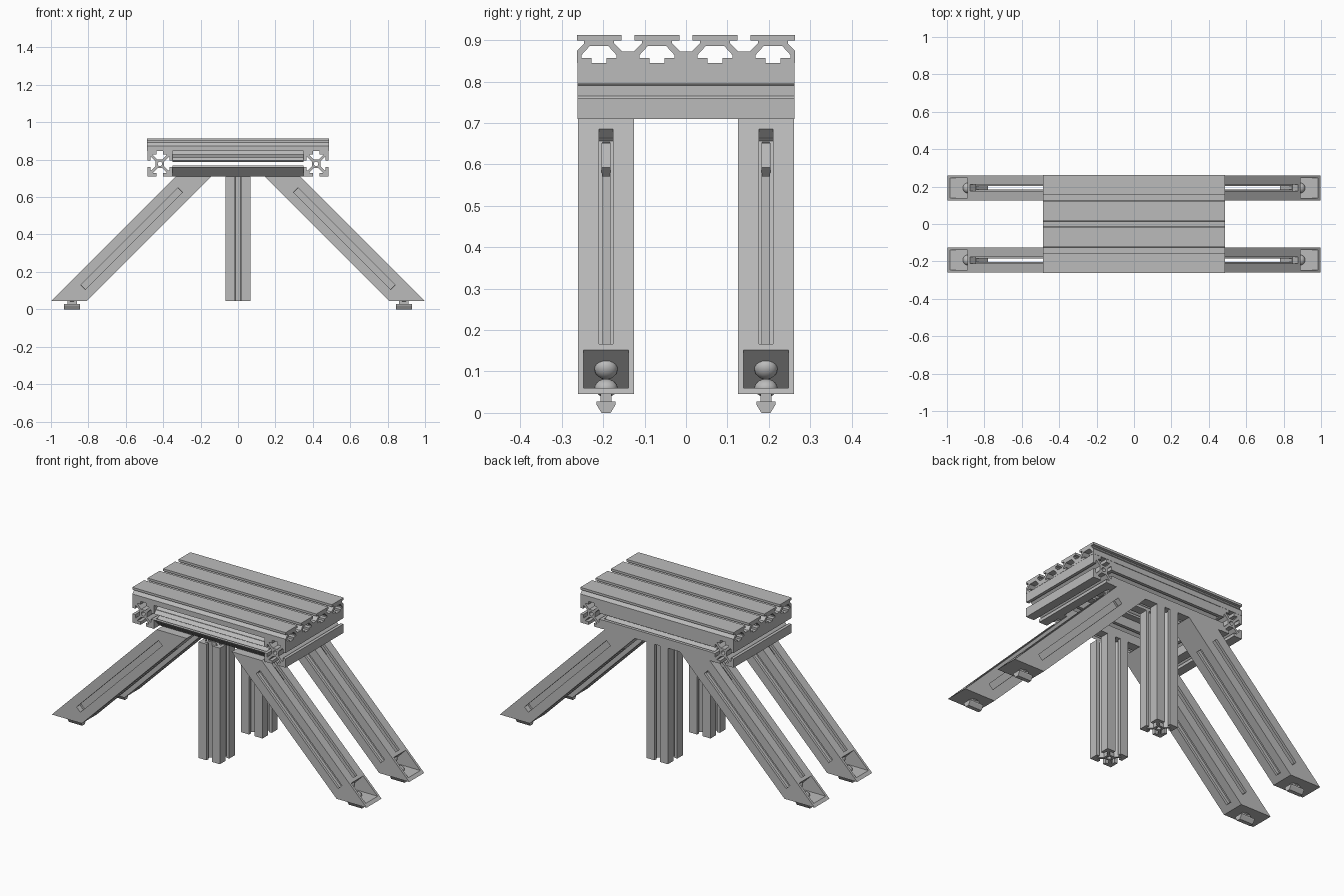
import bpy, bmesh, math
from mathutils import Matrix, Vector

if "Cube" in bpy.data.objects:
    bpy.data.objects.remove(bpy.data.objects["Cube"])

metal = bpy.data.materials.new("grey aluminium")
metal.use_nodes = True
GREY = (0.5, 0.5, 0.5, 1)
metal.diffuse_color = GREY
metal.node_tree.nodes["Principled BSDF"].inputs["Base Color"].default_value = GREY

H = 0.0675        # half width of a beam
LEG_Y = 0.193     # distance of legs, posts and rails from the middle
Z0, Z1 = 0.71, 0.845  # frame bottom and top
MID = (Z0 + Z1) / 2
TIP = 1.043       # x + z along the outer face of a leg


def finish(name, bm):
    bmesh.ops.recalc_face_normals(bm, faces=bm.faces[:])
    me = bpy.data.meshes.new(name)
    bm.to_mesh(me)
    bm.free()
    me.materials.append(metal)
    ob = bpy.data.objects.new(name, me)
    bpy.context.collection.objects.link(ob)
    return ob


def prism(name, loops, axis, length, loc=(0, 0, 0)):
    """Fill the profile loops (inner loops are holes) and extrude, centred on loc."""
    put = {"X": lambda a, b: (-length / 2, a, b),
           "Y": lambda a, b: (a, -length / 2, b),
           "Z": lambda a, b: (a, b, -length / 2)}[axis]
    way = Vector([length if c == axis else 0 for c in "XYZ"])
    bm = bmesh.new()
    for loop in loops:
        vs = [bm.verts.new(put(*p)) for p in loop]
        for i, v in enumerate(vs):
            bm.edges.new((v, vs[i - 1]))
    bmesh.ops.triangle_fill(bm, edges=bm.edges[:], use_beauty=True)
    out = bmesh.ops.extrude_face_region(bm, geom=bm.faces[:], use_keep_orig=True)
    moved = [g for g in out["geom"] if isinstance(g, bmesh.types.BMVert)]
    bmesh.ops.translate(bm, verts=moved, vec=way)
    bmesh.ops.translate(bm, verts=bm.verts[:], vec=loc)
    return finish(name, bm)


def box(name, size, loc, frame=Matrix()):
    bm = bmesh.new()
    bmesh.ops.create_cube(bm, size=1, matrix=frame @ Matrix.Translation(loc) @ Matrix.Diagonal((*size, 1)))
    return finish(name, bm)


def dome(name, radius, height, frame):
    bm = bmesh.new()
    bmesh.ops.create_uvsphere(bm, u_segments=20, v_segments=10, radius=1,
                              matrix=frame @ Matrix.Diagonal((radius, radius, height, 1)))
    ob = finish(name, bm)
    ob.data.shade_smooth()
    return ob


def mirrored(ob, x=True, y=True):
    mod = ob.modifiers.new("mirror", "MIRROR")
    mod.use_axis = (x, y, False)
    mod.use_mirror_merge = False
    return ob


def cut(ob, cutter):
    mod = ob.modifiers.new("cut", "BOOLEAN")
    mod.operation, mod.solver, mod.object = "DIFFERENCE", "EXACT", cutter
    bpy.context.view_layer.objects.active = ob
    bpy.ops.object.modifier_apply(modifier=mod.name)
    bpy.data.objects.remove(cutter)


# Four-slot beam profile
half_slot = [(0.017, H), (0.017, 0.05), (0.036, 0.05), (0.036, 0.046), (0.013, 0.023)]
side = [(H, H)] + half_slot + [(-a, b) for a, b in reversed(half_slot)]
beam = []
for k in range(4):
    c, s = (1, 0, -1, 0)[k], (0, 1, 0, -1)[k]
    beam += [(c * a - s * b, s * a + c * b) for a, b in side]
bore = [(0.012 * math.cos(i * math.pi / 6), 0.012 * math.sin(i * math.pi / 6)) for i in range(12)]

# Rail profile, split by an open slot between its upper and lower halves
flank = [(H, 0.017), (0.05, 0.017), (0.05, 0.036), (0.046, 0.036), (0.023, 0.009)]
upper = side + [(-a, b) for a, b in flank] + [(a, b) for a, b in reversed(flank)]
lower = [(a, -b) for a, b in upper]

# Frame
for sx, word in ((1, "left"), (-1, "right")):
    prism(f"{word}_end_beam", [beam, bore], "Y", 0.524, (sx * 0.4175, 0, MID))
for sy, word in ((-1, "front"), (1, "back")):
    prism(f"{word}_rail", [upper, lower], "X", 0.7, (0, sy * LEG_Y, MID))
    prism(f"{word}_post", [beam, bore], "Z", Z0 - 0.045, (0, sy * LEG_Y, (Z0 + 0.045) / 2))

# Table top with slots above and below
T = 0.912
gap = [(0.016, T), (0.016, 0.899), (0.034, 0.899), (0.034, 0.892), (0.014, 0.872)]
under = [(0.018, Z1), (0.018, 0.857), (0.042, 0.857), (0.042, 0.864), (0.022, 0.886)]
edge = [(0.017, Z1), (0.017, 0.874)] + [(0.034, 0.892), (0.034, 0.899), (0.017, 0.899), (0.017, T)]
top = [(-0.28 + a, b) for a, b in edge]
for c in (-0.14, 0, 0.14):
    top += [(c - a, b) for a, b in gap] + [(c + a, b) for a, b in reversed(gap)]
top += [(0.28 - a, b) for a, b in reversed(edge)]
for c in (0.21, 0.07, -0.07, -0.21):
    top += [(c + a, b) for a, b in under] + [(c - a, b) for a, b in reversed(under)]
prism("table_top", [top], "X", 0.972)

# Slanted legs, cut flat at both ends
W = 2 * H * math.sqrt(2)
leg = prism("legs", [[(TIP - Z0, Z0), (TIP - 0.045, 0.045), (TIP - 0.045 - W, 0.045), (TIP - Z0 - W, Z0)]],
            "Y", 2 * H, (0, LEG_Y, 0))
slant = Matrix.Translation((TIP - W / 2 - 0.378, LEG_Y, 0.378)) @ Matrix.Rotation(math.pi / 4, 4, "Y")
L = 0.735
for s in (1, -1):
    cut(leg, box("cutter", (L, 0.034, 0.06), (0, 0, s * 0.0675), slant))
    cut(leg, box("cutter", (L - 0.004, 0.05, 0.025), (0, 0, s * 0.04), slant))
    cut(leg, box("cutter", (L, 0.06, 0.034), (0, s * 0.0675, 0), slant))
    cut(leg, box("cutter", (L - 0.004, 0.025, 0.05), (0, s * 0.04, 0), slant))
cut(leg, box("cutter", (L - 0.01, 0.018, 0.12), (0, 0, 0), slant))

# Pocket at the lower end of each leg
pocket = [(0.799, 0.06), (1.03, 0.06), (0.915, 0.176)]
cut(leg, prism("cutter", [pocket], "Y", 0.108, (0, LEG_Y, 0)))
mirrored(leg)

# Fasteners in slots and pockets
mirrored(box("slot_fasteners", (0.085, 0.022, 0.03), (-0.3, 0, 0.03), slant))
FX = 0.887
mirrored(dome("floor_bolt_heads", 0.028, 0.022, Matrix.Translation((FX, LEG_Y, 0.06))))
mirrored(dome("wall_bolt_heads", 0.028, 0.022,
              Matrix.Translation((0.845, LEG_Y, 0.106)) @ Matrix.Rotation(math.pi * 0.75, 4, "Y")))

# Feet: bar-shaped pads on short stems
pad = [(-0.011, 0), (0.011, 0), (0.023, 0.02), (0.023, 0.028), (-0.023, 0.028), (-0.023, 0.02)]
mirrored(prism("foot_pads", [pad], "X", 0.085, (FX, LEG_Y, 0)))
mirrored(box("foot_stems", (0.05, 0.026, 0.03), (FX, LEG_Y, 0.037)))
